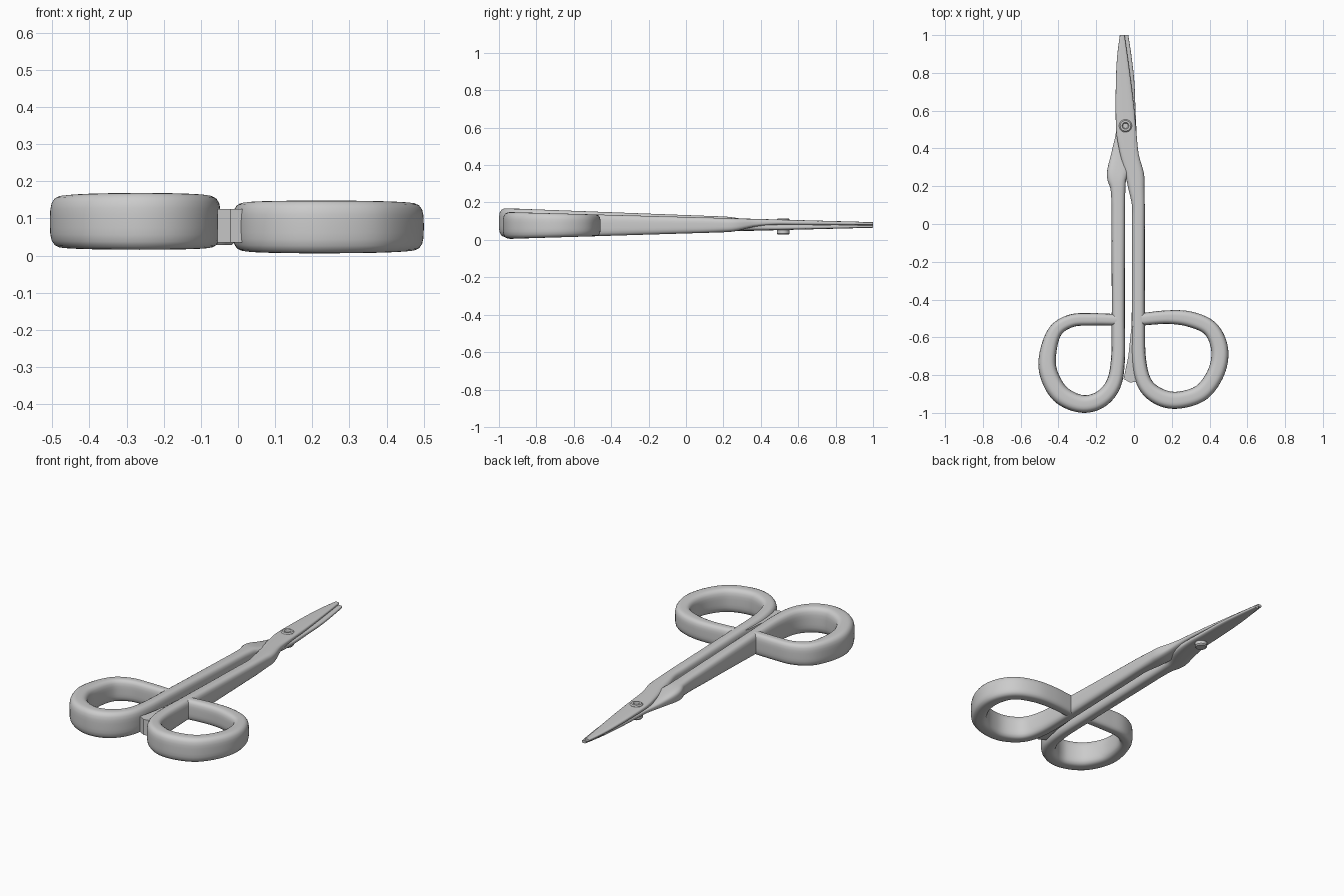
import bpy, bmesh, math
from mathutils import Vector

if "Cube" in bpy.data.objects:
    bpy.data.objects.remove(bpy.data.objects["Cube"])


def finish(name, bm):
    bmesh.ops.recalc_face_normals(bm, faces=bm.faces)
    me = bpy.data.meshes.new(name)
    bm.to_mesh(me)
    bm.free()
    ob = bpy.data.objects.new(name, me)
    bpy.context.collection.objects.link(ob)
    bpy.ops.object.select_all(action='DESELECT')
    bpy.context.view_layer.objects.active = ob
    ob.select_set(True)
    bpy.ops.object.shade_smooth_by_angle(angle=math.radians(40))
    return ob


def spline(pts, steps=7):
    p = [Vector(q) for q in pts]
    p = [p[0]] + p + [p[-1]]
    out = []
    for a, b, c, d in zip(p, p[1:], p[2:], p[3:]):
        for i in range(steps):
            t = i / steps
            out.append(0.5 * (2 * b + (c - a) * t + (2 * a - 5 * b + 4 * c - d) * t * t
                              + (3 * b - a - 3 * c + d) * t ** 3))
    return out + [p[-1]]


def section(n=28, power=3.6):
    res = []
    for i in range(n):
        a = 2 * math.pi * i / n
        c, s = math.cos(a), math.sin(a)
        r = (abs(c) ** power + abs(s) ** power) ** (-1 / power)
        res.append((c * r, s * r))
    return res


def scissor_half(name, blade, handle, shift, thick):
    """Sweep one half: blade rows (y, x left, x right, z low, z high), handle points (x, y, half width)."""
    rows = [((l + r) / 2, y, (r - l) / 2, lo) + (hi,) for y, l, r, lo, hi in blade]
    rows += [(x, y, w, 0, 1) for x, y, w in handle]
    # spline position and width together, then the thickness fractions
    pos = spline([r[:3] for r in rows])
    frac = spline([(r[3], r[4], 0) for r in rows])
    bm = bmesh.new()
    rings = []
    for i, (p, f) in enumerate(zip(pos, frac)):
        t = pos[min(i + 1, len(pos) - 1)] - pos[max(i - 1, 0)]
        nrm = Vector((-t.y, t.x)).normalized()
        k = (1 - p.y) / 2                      # 0 at the tip, 1 at the rings
        mid = 0.08 + (0.005 + shift) * k
        h = 0.03 + (thick - 0.03) * k
        z0 = mid + h * (max(0, f.x) - 0.5)
        z1 = mid + h * (min(1, f.y) - 0.5)
        rings.append([bm.verts.new((p.x + nrm.x * u * p.z, p.y + nrm.y * u * p.z,
                                    (z0 + z1) / 2 + v * (z1 - z0) / 2)) for u, v in section()])
    n = len(rings[0])
    for a, b in zip(rings, rings[1:]):
        for j in range(n):
            bm.faces.new((a[j], a[(j + 1) % n], b[(j + 1) % n], b[j]))
    bm.faces.new(rings[0])
    bm.faces.new(rings[-1])
    return finish(name, bm)


# lower blade, left shank and left finger ring
scissor_half("left_half",
    [(1.0, -0.056, -0.03, 0, 0.5), (0.88, -0.075, -0.012, 0, 0.5), (0.75, -0.086, 0.002, 0, 0.5),
     (0.6, -0.092, 0.008, 0, 0.5), (0.48, -0.096, 0.012, 0, 0.5), (0.36, -0.122, 0.0, 0, 0.7),
     (0.26, -0.144, -0.035, 0, 0.95), (0.19, -0.125, -0.045, 0, 1)],
    [(-0.083, 0.1, 0.036), (-0.083, 0.0, 0.036), (-0.083, -0.25, 0.035), (-0.083, -0.5, 0.035),
     (-0.085, -0.72, 0.037), (-0.11, -0.85, 0.041), (-0.18, -0.93, 0.045), (-0.28, -0.952, 0.047),
     (-0.39, -0.9, 0.05), (-0.452, -0.79, 0.048), (-0.455, -0.68, 0.044), (-0.415, -0.565, 0.037),
     (-0.33, -0.512, 0.034), (-0.22, -0.505, 0.033), (-0.09, -0.508, 0.031)],
    0.0075, 0.156)

# upper blade, right shank and right finger ring
scissor_half("right_half",
    [(1.0, -0.075, -0.05, 0.5, 1), (0.88, -0.09, -0.033, 0.5, 1), (0.75, -0.096, -0.016, 0.5, 1),
     (0.6, -0.097, 0.002, 0.5, 1), (0.48, -0.093, 0.013, 0.5, 1), (0.36, -0.07, 0.026, 0.35, 1),
     (0.26, -0.045, 0.053, 0.05, 1), (0.19, -0.03, 0.056, 0, 1)],
    [(0.023, 0.1, 0.034), (0.023, 0.0, 0.034), (0.023, -0.25, 0.034), (0.023, -0.5, 0.035),
     (0.026, -0.72, 0.038), (0.06, -0.85, 0.041), (0.14, -0.917, 0.045), (0.24, -0.932, 0.045),
     (0.36, -0.89, 0.045), (0.437, -0.78, 0.045), (0.453, -0.66, 0.045), (0.405, -0.555, 0.042),
     (0.3, -0.505, 0.041), (0.18, -0.493, 0.036), (0.04, -0.505, 0.033)],
    -0.008, 0.146)

# pivot screw: turned profile with dished heads above and below
bm = bmesh.new()
profile = [(0.0, 0.106), (0.012, 0.106), (0.018, 0.115), (0.028, 0.115), (0.034, 0.109), (0.034, 0.035),
           (0.028, 0.028), (0.0, 0.028)]
vs = [bm.verts.new((r, 0, z)) for r, z in profile]
es = [bm.edges.new(e) for e in zip(vs, vs[1:])]
bmesh.ops.spin(bm, geom=vs + es, axis=(0, 0, 1), cent=(0, 0, 0), steps=28, angle=2 * math.pi)
bmesh.ops.remove_doubles(bm, verts=bm.verts, dist=1e-4)
bmesh.ops.translate(bm, verts=bm.verts, vec=(-0.045, 0.52, 0))
finish("pivot_screw", bm)

# thin web on the right shank widening into the stop between the rings
bm = bmesh.new()
outline = [(0.01, -0.52), (-0.014, -0.55), (-0.03, -0.7), (-0.055, -0.82), (-0.02, -0.84), (0.03, -0.83)]
low = [bm.verts.new((x, y, 0.035)) for x, y in outline]
high = [bm.verts.new((x, y, 0.125)) for x, y in outline]
bm.faces.new(low)
bm.faces.new(high)
for i in range(len(low)):
    j = (i + 1) % len(low)
    bm.faces.new((low[i], low[j], high[j], high[i]))
finish("handle_stop", bm)
